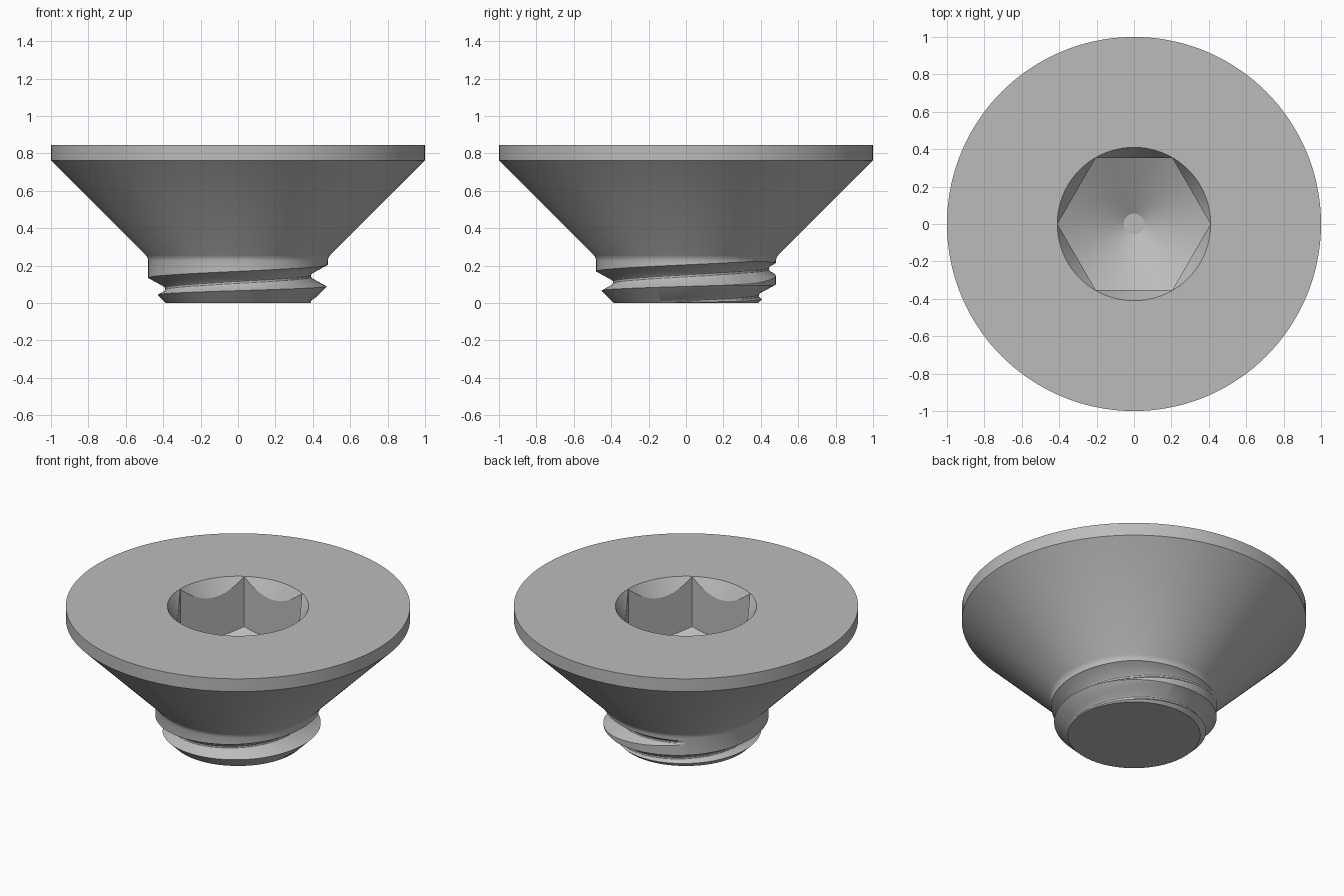
import bpy, bmesh, math
from math import pi, cos, sin, tan, radians

cube = bpy.data.objects.get("Cube")
if cube:
    bpy.data.objects.remove(cube, do_unlink=True)

SEGMENTS = 144
TOP = 0.845
SHANK_R = 0.48
ROOT_R = 0.39
PITCH = 0.14

steel = bpy.data.materials.new("grey steel")
steel.use_nodes = True
GREY = (0.5, 0.5, 0.5, 1)
steel.diffuse_color = GREY
steel.node_tree.nodes["Principled BSDF"].inputs["Base Color"].default_value = GREY


def make_object(name, bm):
    bmesh.ops.recalc_face_normals(bm, faces=bm.faces)
    mesh = bpy.data.meshes.new(name)
    bm.to_mesh(mesh)
    bm.free()
    mesh.materials.append(steel)
    obj = bpy.data.objects.new(name, mesh)
    bpy.context.collection.objects.link(obj)
    return obj


def loft(name, rings, closed_sections):
    """Skin a list of point rings and cap both ends."""
    bm = bmesh.new()
    loops = [[bm.verts.new(p) for p in ring] for ring in rings]
    n = len(loops[0])
    for a, b in zip(loops, loops[1:]):
        for i in range(n):
            j = (i + 1) % n
            bm.faces.new((a[i], a[j], b[j], b[i]))
    if closed_sections:
        bm.faces.new(loops[0])
        bm.faces.new(loops[-1])
    return make_object(name, bm)


def lathe(name, profile, sides=SEGMENTS):
    rings = [[(r * cos(2 * pi * i / sides), r * sin(2 * pi * i / sides), z)
              for i in range(sides)] for r, z in profile]
    return loft(name, rings, True)


def boolean(target, cutter, operation):
    """Apply a boolean and discard the cutter."""
    cutter.hide_render = True
    mod = target.modifiers.new("cut", 'BOOLEAN')
    mod.object = cutter
    mod.operation = operation
    mod.solver = 'EXACT'
    bpy.ops.object.select_all(action='DESELECT')
    bpy.context.view_layer.objects.active = target
    target.select_set(True)
    bpy.ops.object.modifier_apply(modifier=mod.name)
    bpy.data.objects.remove(cutter, do_unlink=True)


# Countersunk head, neck fillet and chamfered shank
screw = lathe("countersunk_screw", [
    (0.385, 0), (SHANK_R, 0.095), (SHANK_R, 0.225), (0.483, 0.24),
    (0.492, 0.255), (1, 0.763), (1, TOP)])

# Hex socket with a drilled conical floor
hexagon = lathe("hex_cutter", [(0.409, 0.2), (0.409, 1)], 6)
floor_z, slope = 0.525, tan(radians(30))
drill = lathe("drill_cutter", [
    (0.055, floor_z - (0.41 - 0.055) * slope),
    (0.45, floor_z + 0.04 * slope), (0.45, 1.1)])
boolean(hexagon, drill, 'INTERSECT')
boolean(screw, hexagon, 'DIFFERENCE')

# Steep lead-in chamfer around the socket mouth
steep = tan(radians(60))
lead_in = lathe("lead_in_cutter", [
    (r, TOP + (r - 0.41) * steep) for r in (0.3, 0.44)])
boolean(screw, lead_in, 'DIFFERENCE')

# Helical thread groove, fading out below the head
OUTER_R = 0.49
ROOT_HALF = 0.012
sections = []
start, end, fade = -1.5, 0.36, 0.14
steps = 268
for k in range(steps + 1):
    turn = start + (end - start) * k / steps
    z = 0.145 + PITCH * turn
    lift = max(0, (turn - fade) / (end - fade))
    root = ROOT_R + (OUTER_R - 0.004 - ROOT_R) * lift
    half = ROOT_HALF + (OUTER_R - root) * 0.53
    soft = min(0.006, (OUTER_R - root) / 2)
    section = [(OUTER_R, half), (root + soft, ROOT_HALF + soft * 0.3),
               (root, 0.005), (root, -0.005),
               (root + soft, -ROOT_HALF - soft * 0.3), (OUTER_R, -half)]
    a = 2 * pi * turn
    sections.append([(r * cos(a), r * sin(a), z + dz) for r, dz in section])
groove = loft("groove_cutter", sections, True)
boolean(screw, groove, 'DIFFERENCE')

# Crisp edges, smooth curved surfaces
bpy.ops.object.select_all(action='DESELECT')
bpy.context.view_layer.objects.active = screw
screw.select_set(True)
bpy.ops.object.shade_smooth_by_angle(angle=radians(30))
